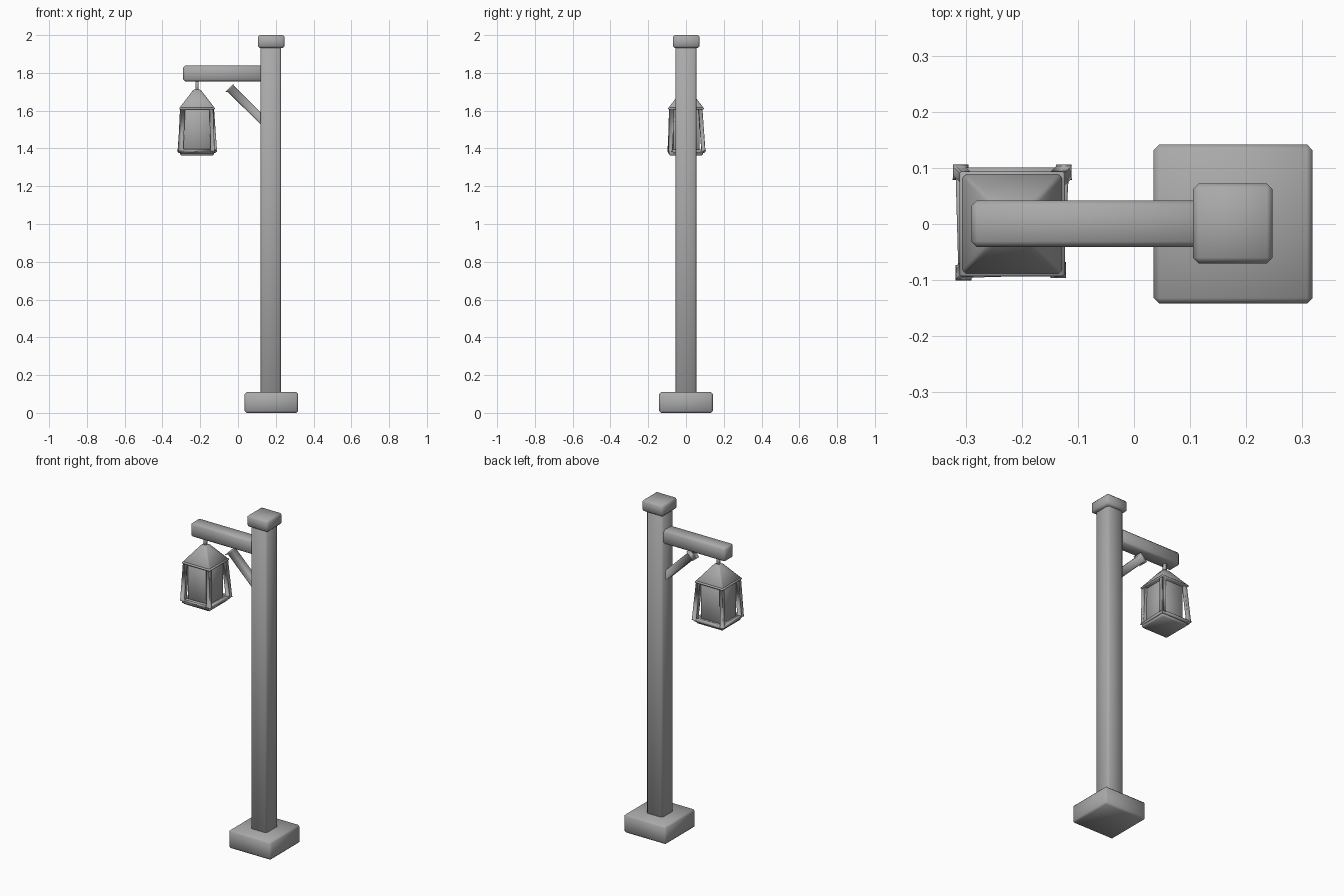
import bpy, bmesh
from mathutils import Vector

if "Cube" in bpy.data.objects:
    bpy.data.objects.remove(bpy.data.objects["Cube"])

grey = bpy.data.materials.new("plain grey")
grey.use_nodes = True
colour = (0.4, 0.4, 0.4, 1)
grey.diffuse_color = colour
grey.node_tree.nodes["Principled BSDF"].inputs["Base Color"].default_value = colour


def finish(name, bm, bevel):
    """Bevel the edges, shade smooth and link the part."""
    if bevel:
        bmesh.ops.bevel(bm, geom=bm.edges[:], offset=bevel, segments=1,
                        affect='EDGES', profile=0.5)
    bmesh.ops.recalc_face_normals(bm, faces=bm.faces[:])
    for f in bm.faces:
        f.smooth = True
    mesh = bpy.data.meshes.new(name)
    bm.to_mesh(mesh)
    bm.free()
    mesh.materials.append(grey)
    obj = bpy.data.objects.new(name, mesh)
    bpy.context.collection.objects.link(obj)
    return obj


def block(name, lo, hi, bevel=0.01, top=1.0):
    """Box between two corners; top scales the upper face."""
    lo, hi = Vector(lo), Vector(hi)
    mid, size = (lo + hi) / 2, hi - lo
    bm = bmesh.new()
    bmesh.ops.create_cube(bm, size=1)
    for v in bm.verts:
        k = top if v.co.z > 0 else 1
        v.co = mid + Vector((v.co.x * size.x * k, v.co.y * size.y * k, v.co.z * size.z))
    return finish(name, bm, bevel)


def bar(name, a, b, width, bevel):
    """Square bar running from a to b."""
    a, b = Vector(a), Vector(b)
    d = b - a
    side = Vector((0, 1, 0)) if abs(d.y) < d.length * 0.7 else Vector((1, 0, 0))
    other = d.cross(side).normalized()
    side = other.cross(d).normalized()
    bm = bmesh.new()
    bmesh.ops.create_cube(bm, size=1)
    for v in bm.verts:
        v.co = (a + b) / 2 + d * v.co.z + (side * v.co.x + other * v.co.y) * width
    return finish(name, bm, bevel)


# Post, footing and bracket
block("footing", (0.035, -0.142, 0), (0.318, 0.142, 0.11))
block("post", (0.12, -0.055, 0.1), (0.228, 0.055, 1.95))
block("post_cap", (0.105, -0.07, 1.932), (0.247, 0.072, 2.0))
block("arm", (-0.29, -0.041, 1.755), (0.14, 0.042, 1.838))
bar("brace", (-0.045, 0, 1.722), (0.15, 0, 1.53), 0.046, 0.008)

# Lantern
cx = -0.217
block("hook", (cx - 0.008, -0.008, 1.69), (cx + 0.008, 0.008, 1.77), 0)
block("lantern_eave", (cx - 0.094, -0.094, 1.606), (cx + 0.094, 0.094, 1.618), 0.004)
block("lantern_roof", (cx - 0.092, -0.092, 1.616), (cx + 0.092, 0.092, 1.712), 0.006, 0.2)
block("lantern_glass", (cx - 0.071, -0.071, 1.38), (cx + 0.071, 0.071, 1.61), 0.004)
block("lantern_floor", (cx - 0.09, -0.09, 1.362), (cx + 0.09, 0.09, 1.392), 0.007)

# Uneven corner strips: how far each foot leans outwards
lean = {(-1, -1): 0.008, (1, -1): 0.003, (1, 1): 0.013, (-1, 1): 0.013}
feet = []
for (sx, sy), out in lean.items():
    top = (cx + sx * 0.076, sy * 0.076, 1.61)
    foot = (cx + sx * (0.079 + out), sy * (0.079 + out), 1.385)
    feet.append(foot)
    bar("lantern_strip", top, foot, 0.022, 0.003)

# Bottom rails joining the feet
for i, foot in enumerate(feet):
    bar("lantern_rail", foot, feet[(i + 1) % 4], 0.018, 0.003)
